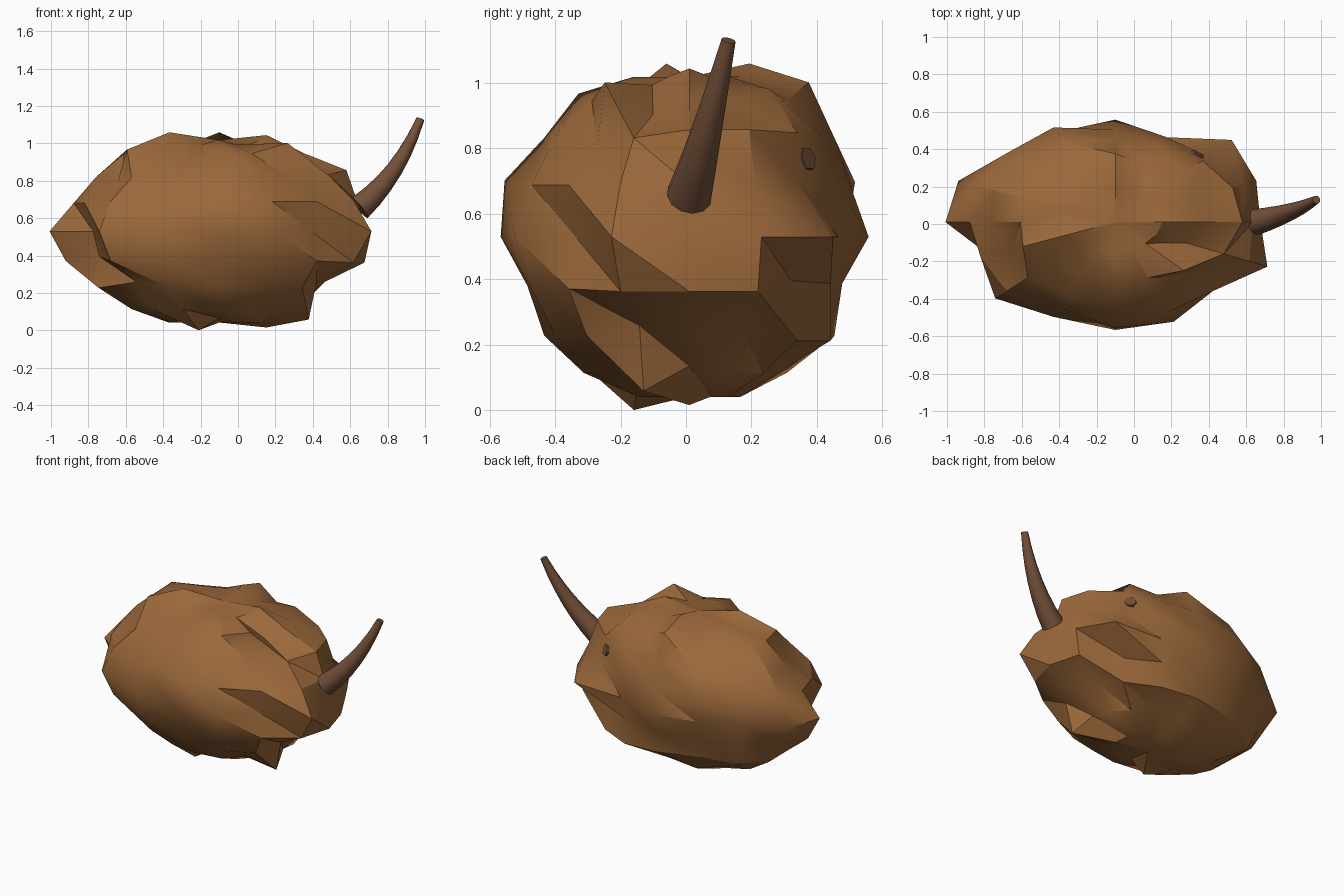
import bpy, bmesh, math
from mathutils import Vector

cube = bpy.data.objects.get("Cube")
if cube:
    bpy.data.objects.remove(cube, do_unlink=True)


def material(name, rgb):
    mat = bpy.data.materials.new(name)
    mat.use_nodes = True
    mat.diffuse_color = (*rgb, 1)
    shader = mat.node_tree.nodes["Principled BSDF"]
    shader.inputs["Base Color"].default_value = (*rgb, 1)
    return mat


def finish(name, bm, mat, angle):
    bmesh.ops.recalc_face_normals(bm, faces=bm.faces)
    mesh = bpy.data.meshes.new(name)
    bm.to_mesh(mesh)
    bm.free()
    obj = bpy.data.objects.new(name, mesh)
    bpy.context.collection.objects.link(obj)
    mesh.materials.append(mat)
    bpy.ops.object.select_all(action="DESELECT")
    obj.select_set(True)
    bpy.context.view_layer.objects.active = obj
    bpy.ops.object.shade_smooth_by_angle(angle=math.radians(angle))


skin = material("earthy brown", (0.33, 0.14, 0.043))
root = material("dark root brown", (0.17, 0.08, 0.04))

# Lumpy body: a globe whose points are pushed in or out.
# Segments run from the +x end towards the back, rings up from the equator.
SEGMENTS, RINGS = 16, 10
HALF = RINGS // 2
CENTRE = Vector((-0.1, 0.01, 0.53))
LONG_END, SHORT_END, DEPTH, HEIGHT = 0.89, 0.8, 0.565, 0.53
HOLLOW, DENT, DIP, FLAT = 0.82, 0.87, 0.92, 0.97
BULGE, SPIKE, KNOB = 1.02, 1.05, 1.1
pushes = {}


def push(amount, ring, *segments):
    for seg in segments:
        pushes[seg, ring] = amount


# Crown and shoulders
push(SPIKE, 4, 4, 9)
push(BULGE, 4, 0)
push(DIP, 4, 11, 13, 14)
push(KNOB, 3, 4, 14)
push(SPIKE, 3, 2)
push(BULGE, 3, 7, 9, 12)
push(DIP, 3, 10)
push(DENT, 3, 11, 15)
push(SPIKE, 2, 0, 1)
push(BULGE, 2, 2, 5)
push(DIP, 2, 8, 10, 11)
push(DENT, 2, 14)
push(HOLLOW, 2, 9)
push(SPIKE, 1, 12)
push(BULGE, 1, 5, 15)
push(DIP, 1, 2, 3, 4, 8, 9, 11)

# Belt around the middle
push(KNOB, 0, 2, 15)
push(BULGE, 0, 1, 7, 8, 10, 12, 13)
push(DIP, 0, 5, 6)
push(DENT, 0, 3, 14)
push(HOLLOW, 0, 9)

# Underside, with hollows below the overhangs
push(BULGE, -1, 0, 1, 15)
push(DIP, -1, 6, 7, 12)
push(DENT, -1, 3, 4, 5)
push(HOLLOW, -1, 2, 9)
push(BULGE, -2, 2, 3)
push(DIP, -2, 5, 8)
push(DENT, -2, 0, 1, 10, 15)
push(KNOB, -3, 15)
push(DIP, -3, 0, 4, 6, 8, 14)
push(DENT, -3, 3)
push(SPIKE, -4, 11)
push(BULGE, -4, 0)
push(DIP, -4, 3, 4, 12)


def body_point(seg, ring):
    theta = math.tau * seg / SEGMENTS
    phi = math.pi * ring / RINGS
    length = SHORT_END if math.cos(theta) > 0 else LONG_END
    direction = Vector((length * math.cos(phi) * math.cos(theta),
                        DEPTH * math.cos(phi) * math.sin(theta),
                        HEIGHT * math.sin(phi)))
    return CENTRE + pushes.get((seg, ring), FLAT) * direction


bm = bmesh.new()
levels = [[bm.verts.new(body_point(seg, ring)) for seg in range(SEGMENTS)]
          for ring in range(1 - HALF, HALF)]
pole = Vector((0, 0, HEIGHT * DIP))
bottom, top = bm.verts.new(CENTRE - pole), bm.verts.new(CENTRE + pole)
for seg in range(SEGMENTS):
    after = (seg + 1) % SEGMENTS
    for low, high in zip(levels, levels[1:]):
        bm.faces.new((low[seg], low[after], high[seg]))
        bm.faces.new((low[after], high[after], high[seg]))
    bm.faces.new((bottom, levels[0][after], levels[0][seg]))
    bm.faces.new((top, levels[-1][seg], levels[-1][after]))
finish("lumpy_body", bm, skin, 30)


def tapered_root(name, base, bend, tip, radius, tip_radius, sides, steps):
    """Capped tube that bends from base to tip and gets thinner."""
    base, bend, tip = Vector(base), Vector(bend), Vector(tip)
    bm = bmesh.new()
    loops = []
    for step in range(steps + 1):
        t = step / steps
        centre = base.lerp(bend, t).lerp(bend.lerp(tip, t), t)
        tangent = (bend - base).lerp(tip - bend, t)
        turn = tangent.to_track_quat("Z", "Y")
        width = radius + (tip_radius - radius) * t
        angles = [math.tau * side / sides for side in range(sides)]
        loops.append([bm.verts.new(centre + turn @ Vector(
            (width * math.cos(a), width * math.sin(a), 0))) for a in angles])
    for low, high in zip(loops, loops[1:]):
        for side in range(sides):
            after = (side + 1) % sides
            bm.faces.new((low[side], low[after], high[after], high[side]))
    bm.faces.new(loops[0])
    bm.faces.new(loops[-1])
    finish(name, bm, root, 40)


# Long curved root growing from the +x end
tapered_root("curved_root", (0.65, 0.01, 0.655), (0.86, 0.06, 0.83),
             (0.975, 0.13, 1.13), 0.07, 0.022, sides=12, steps=6)

# Short broken root stub on the back
tapered_root("root_stub", (0.3, 0.31, 0.75), (0.32, 0.34, 0.76),
             (0.345, 0.375, 0.77), 0.045, 0.037, sides=6, steps=1)
